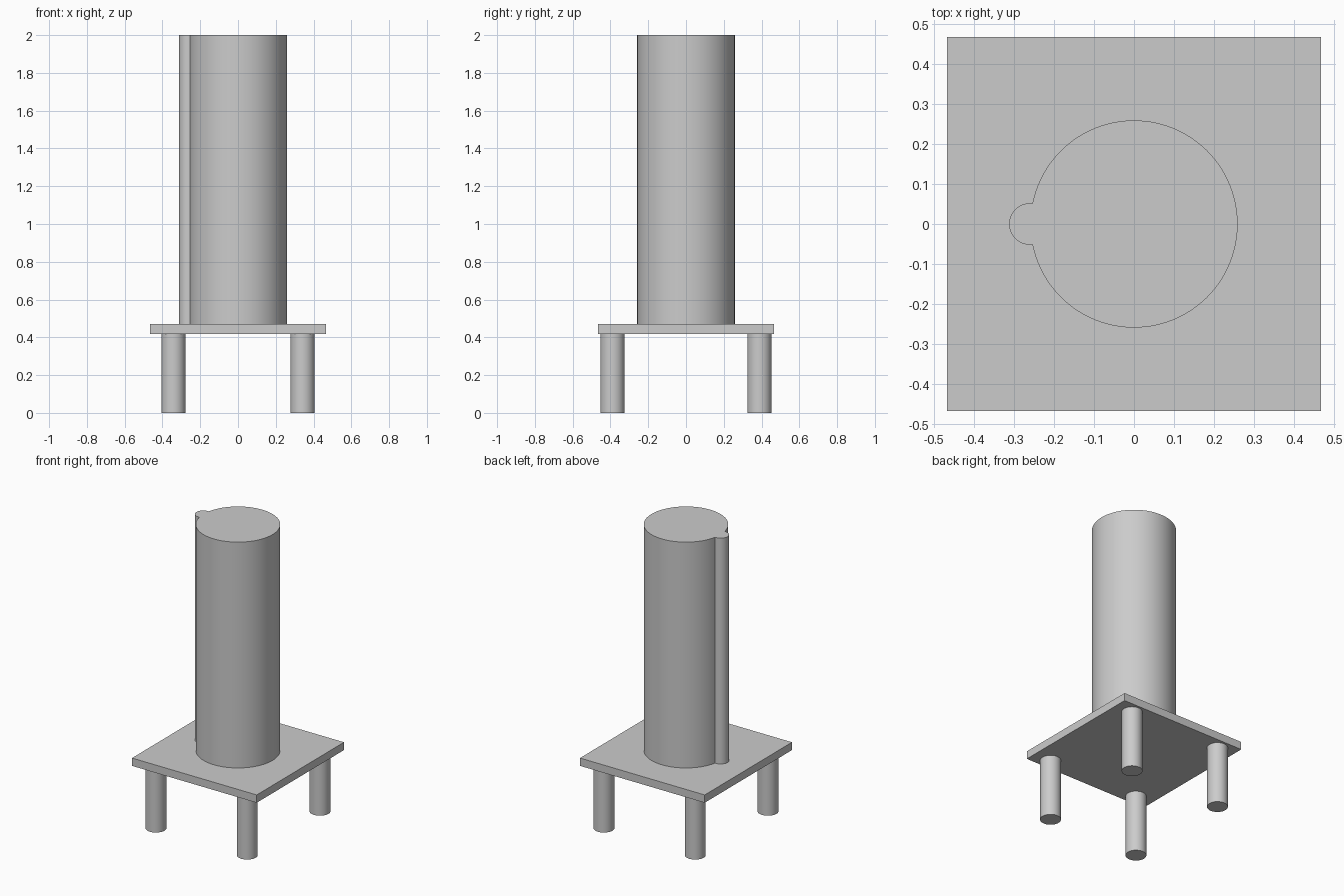
import bpy
import bmesh
from math import acos, asin, cos, pi, radians, sin

cube = bpy.data.objects.get("Cube")
if cube:
    bpy.data.objects.remove(cube, do_unlink=True)

grey = bpy.data.materials.new("light grey")
grey.use_nodes = True
colour = (0.6, 0.6, 0.6, 1)
grey.diffuse_color = colour
grey.node_tree.nodes["Principled BSDF"].inputs["Base Color"].default_value = colour


def arc(cx, cy, radius, start, end, steps):
    """Points along an arc, without its end point."""
    angles = [start + (end - start) * i / steps for i in range(steps)]
    return [(cx + radius * cos(a), cy + radius * sin(a)) for a in angles]


def prism(name, profile, bottom, top):
    """Extrude a closed outline upwards into a capped solid."""
    bm = bmesh.new()
    base = bm.faces.new([bm.verts.new((x, y, bottom)) for x, y in profile])
    extruded = bmesh.ops.extrude_face_region(bm, geom=[base], use_keep_orig=True)
    moved = [g for g in extruded["geom"] if isinstance(g, bmesh.types.BMVert)]
    bmesh.ops.translate(bm, verts=moved, vec=(0, 0, top - bottom))
    bmesh.ops.recalc_face_normals(bm, faces=bm.faces[:])
    mesh = bpy.data.meshes.new(name)
    bm.to_mesh(mesh)
    bm.free()
    mesh.materials.append(grey)
    obj = bpy.data.objects.new(name, mesh)
    bpy.context.collection.objects.link(obj)
    bpy.ops.object.select_all(action="DESELECT")
    obj.select_set(True)
    bpy.context.view_layer.objects.active = obj
    bpy.ops.object.shade_smooth_by_angle(angle=radians(30))
    return obj


LEG_TOP, PLATE_TOP, HEIGHT = 0.418, 0.471, 2.0

# Square base plate
half = 0.467
prism("base_plate", [(-half, -half), (half, -half), (half, half), (-half, half)],
      LEG_TOP, PLATE_TOP)

# Round column with a slim pipe merged into its -x side
R, r, d = 0.259, 0.052, 0.26
join = acos((R * R - r * r + d * d) / (2 * R * d))
pipe_join = pi - asin(R * sin(join) / r) if R * cos(join) < d - r else 0
pipe_join = acos((R * cos(join) - d) / r)
outline = arc(0, 0, R, join - pi, pi - join, 96)
outline += arc(-d, 0, r, pi - pipe_join, pi + pipe_join, 32)
prism("column_with_pipe", outline, PLATE_TOP, HEIGHT)

# Four round legs
for side, x in (("left", 0.342), ("right", -0.342)):
    for end, y in (("front", -0.389), ("back", 0.389)):
        prism(f"{end}_{side}_leg", arc(x, y, 0.064, 0, 2 * pi, 48), 0, LEG_TOP)
